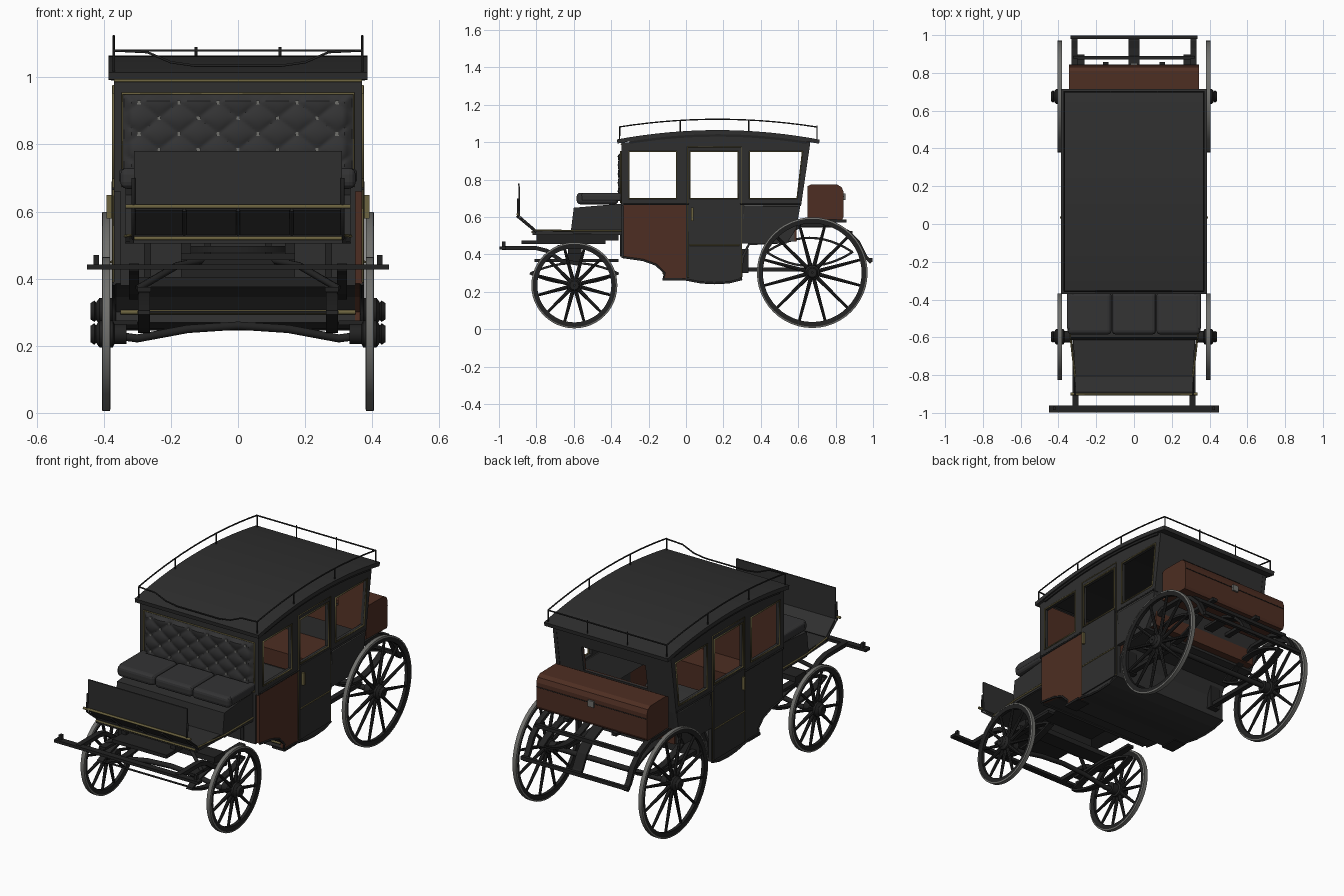
import bpy, bmesh, math
from mathutils import Vector, Matrix

if "Cube" in bpy.data.objects:
    bpy.data.objects.remove(bpy.data.objects["Cube"])

def material(name, c):
    m = bpy.data.materials.new(name)
    m.diffuse_color = (*c, 1)
    m.use_nodes = True
    m.node_tree.nodes["Principled BSDF"].inputs["Base Color"].default_value = m.diffuse_color
    return m

BLACK = material("black paint", (.028, .028, .028))
IRON = material("dark iron", (.016, .016, .016))
LEATHER = material("black leather", (.033, .033, .034))
WOOD = material("brown wood", (.075, .027, .016))
GOLD = material("dull brass", (.15, .125, .05))
STEEL = material("grey steel", (.16, .16, .15))
LINING = material("grey lining", (.06, .06, .058))

def finish(bm, name, mat, smooth=False):
    bmesh.ops.recalc_face_normals(bm, faces=bm.faces)
    me = bpy.data.meshes.new(name)
    bm.to_mesh(me); bm.free()
    me.materials.append(mat)
    for p in me.polygons:
        p.use_smooth = smooth
    ob = bpy.data.objects.new(name, me)
    bpy.context.collection.objects.link(ob)
    if smooth:
        bpy.ops.object.select_all(action='DESELECT')
        bpy.context.view_layer.objects.active = ob
        ob.select_set(True)
        bpy.ops.object.shade_smooth_by_angle(angle=math.radians(35))
    return ob

def prism(name, pts, x0, x1, mat):
    """(y, z) outline extruded from x0 to x1"""
    bm = bmesh.new()
    a = [bm.verts.new((x0, *p)) for p in pts]
    b = [bm.verts.new((x1, *p)) for p in pts]
    bm.faces.new(a); bm.faces.new(b[::-1])
    for i in range(len(pts)):
        j = (i + 1) % len(pts)
        bm.faces.new((a[i], b[i], b[j], a[j]))
    return finish(bm, name, mat)

def box(name, x0, x1, y0, y1, z0, z1, mat, bevel=0):
    ob = prism(name, [(y0, z0), (y1, z0), (y1, z1), (y0, z1)], x0, x1, mat)
    if bevel:
        m = ob.modifiers.new("round", 'BEVEL'); m.width = bevel; m.segments = 3
    return ob

def ribbon(name, pts, t, x0, x1, mat):
    """strip of thickness t below a (y, z) path, between x0 and x1"""
    P = [Vector(p) for p in pts]
    low = []
    for i, p in enumerate(P):
        d = (P[min(i + 1, len(P) - 1)] - P[max(i - 1, 0)]).normalized()
        low.append(p + Vector((d.y, -d.x)) * t)
    bm = bmesh.new()
    rows = [[bm.verts.new((x, *q)) for q in (u, l) for x in (x0, x1)] for u, l in zip(P, low)]
    for a, b in zip(rows, rows[1:]):
        for i, j in ((0, 1), (1, 3), (3, 2), (2, 0)):
            bm.faces.new((a[i], a[j], b[j], b[i]))
    for r in (rows[0], rows[-1]):
        bm.faces.new((r[0], r[1], r[3], r[2]))
    return finish(bm, name, mat)

def tube(name, pts, r, mat, closed=False):
    cu = bpy.data.curves.new(name, 'CURVE')
    cu.dimensions = '3D'; cu.bevel_depth = r; cu.bevel_resolution = 1; cu.use_fill_caps = True
    s = cu.splines.new('POLY'); s.points.add(len(pts) - 1); s.use_cyclic_u = closed
    for q, p in zip(s.points, pts):
        q.co = (*p, 1)
    cu.materials.append(mat)
    ob = bpy.data.objects.new(name, cu)
    bpy.context.collection.objects.link(ob)
    return ob

def lathe(name, prof, c, mat, n=48):
    """closed (radius, x) profile turned round an x axis through c"""
    bm = bmesh.new()
    rings = [[bm.verts.new((c[0] + x, c[1] + r * math.cos(2 * math.pi * k / n), c[2] + r * math.sin(2 * math.pi * k / n)))
              for r, x in prof] for k in range(n)]
    for k in range(n):
        a, b = rings[k], rings[(k + 1) % n]
        for i in range(len(prof)):
            j = (i + 1) % len(prof)
            bm.faces.new((a[i], a[j], b[j], b[i]))
    return finish(bm, name, mat, True)

def wheel(name, s, y, z, R):
    c = (s * .393, y, z)
    lathe(name + "_tyre", [(R, -.011), (R, .011), (R - .008, .013), (R - .008, -.013)], c, STEEL)
    lathe(name + "_rim", [(R - .007, -.012), (R - .007, .012), (R - .032, .009), (R - .032, -.009)], c, IRON)
    lathe(name + "_hub", [(.004, s * -.06), (.03, s * -.06), (.03, s * -.025), (.04, s * -.02), (.04, s * .02),
                          (.026, s * .03), (.032, s * .035), (.024, s * .047), (.004, s * .047)], c, IRON, 20)
    bm = bmesh.new()
    for k in range(12):
        L = R - .05
        m = (Matrix.Translation(c) @ Matrix.Rotation(2 * math.pi * (k + .5) / 12, 4, 'X')
             @ Matrix.Translation((0, 0, .025 + L / 2)))
        bmesh.ops.create_cone(bm, cap_ends=True, segments=8, radius1=.011, radius2=.007, depth=L, matrix=m)
    finish(bm, name + "_spokes", IRON, True)

def arch(y, z0, h):
    return z0 + h * (1 - ((y - .17) / .54) ** 2)
ys = [-.37 + 1.085 * i / 16 for i in range(17)]

# roof, ceiling edge and luggage rail
ribbon("roof", [(y, arch(y, 1.015, .05)) for y in ys], .022, -.386, .386, BLACK)
ribbon("roof_moulding", [(y, arch(y, .995, .05)) for y in ys[1:-1]], .015, -.378, .378, IRON)
rail = lambda y: arch(y, 1.08, .043)
for s in (1, -1):
    tube("side_rail", [(s * .37, y, rail(y)) for y in [-.355 + 1.055 * i / 14 for i in range(15)]], .004, IRON)
    for y in (-.355, -.03, .335, .7):
        tube("rail_post", [(s * .37, y, arch(y, 1.0, .05)), (s * .37, y, rail(y))], .004, IRON)
    tube("rear_rail_post", [(s * .125, .7, 1.0), (s * .125, .7, 1.09)], .004, IRON)
tube("rear_rail", [(-.37, .7, 1.08), (.37, .7, 1.08)], .004, IRON)
tube("front_rail", [(x, -.355, z) for x, z in ((-.37, 1.08), (-.27, 1.075), (-.2, 1.045), (-.13, 1.035),
     (.13, 1.035), (.2, 1.045), (.27, 1.075), (.37, 1.08))], .004, IRON)

# cabin sides: lower panels, window pillars, header, trim
front_low = [(-.335, .665), (-.335, .385), (-.23, .37), (-.16, .345), (-.115, .3), (-.12, .27), (0, .265), (0, .665)]
belly = [(0, .265), (.08, .25), (.15, .246), (.23, .25), (.3, .268)]
rear_low = [(.3, .665), (.3, .46), (.54, .46), (.59, .54), (.612, .665)]
for s in (1, -1):
    a, b = s * .348, s * .37
    prism("front_lower_panel", front_low, a, b, WOOD if s > 0 else BLACK)
    prism("door_lower_panel", belly + [(.3, .665), (0, .665)], a, b, BLACK)
    prism("rear_lower_panel", rear_low, a, b, BLACK)
    box("sill", a, b, -.335, .615, .66, .7, BLACK)
    box("front_pillar", a, b, -.345, -.305, .66, 1.0, BLACK)
    box("door_front_pillar", a, b, -.05, .018, .66, 1.0, BLACK)
    box("door_rear_pillar", a, b, .28, .34, .66, 1.0, BLACK)
    prism("rear_pillar", [(.59, .66), (.615, .66), (.665, 1.0), (.63, 1.0)], a, b, BLACK)
    prism("window_header", [(-.345, .95), (.655, .95), (.66, .99)] + [(y, arch(y, .99, .05)) for y in ys[-2:0:-1]], a, b, BLACK)
    box("door", s * .369, s * .377, .015, .288, .275, .69, BLACK)
    for n, q in (("front", [(-.305, .7), (-.05, .7), (-.05, .95), (-.305, .95)]),
                 ("door", [(.022, .7), (.278, .7), (.278, .95), (.022, .95)]),
                 ("rear", [(.34, .7), (.594, .7), (.622, .95), (.34, .95)])):
        tube(n + "_window_trim", [(s * .371, *p) for p in q], .005, GOLD, True)
    tube("door_outline", [(s * .372, y, z) for y, z in ((.008, .28), (.295, .28), (.295, .975), (.008, .975))], .003, GOLD, True)
    tube("belt_line", [(s * .371, -.335, .668), (s * .371, .61, .668)], .005, IRON)
    tube("door_moulding", [(s * .377, .018, .45), (s * .377, .285, .45)], .004, GOLD)
    tube("rear_panel_trim", [(s * .371, .31, .59), (s * .371, .31, .66), (s * .371, .6, .66)], .003, STEEL)
    tube("panel_edge", [(s * .37, *p) for p in front_low[1:7] + belly], .006, IRON)
    box("door_handle", s * .376, s * .392, .028, .04, .58, .65, GOLD)
    box("door_step", s * .3, s * .378, -.125, -.02, .262, .275, IRON)

# cabin ends, floor and lining
box("front_wall", -.35, .35, -.345, -.325, .38, 1.0, BLACK)
box("front_lining", -.347, .347, -.325, -.318, .4, .99, WOOD)
ribbon("floor", front_low[1:7] + belly, -.015, -.35, .35, BLACK)
ribbon("rear_underside", [(.3, .268), (.308, .38), (.34, .45), (.54, .46), (.585, .53), (.612, .665)], -.015, -.35, .35, BLACK)
def back_wall(name, x0, x1, z0, z1, mat, off, t):
    yy = lambda z: .612 + (z - .665) * .155 + off
    prism(name, [(yy(z0), z0), (yy(z0) + t, z0), (yy(z1) + t, z1), (yy(z1), z1)], x0, x1, mat)
for n, m, o, t in (("back_wall", BLACK, -.015, .015), ("back_lining", WOOD, -.023, .008)):
    back_wall(n + "_lower", -.35, .35, .66, .76, m, o, t)
    back_wall(n + "_upper", -.35, .35, .9, 1.005, m, o, t)
    back_wall(n + "_left", -.35, -.2, .76, .9, m, o, t)
    back_wall(n + "_right", .2, .35, .76, .9, m, o, t)
for s in (1, -1):
    box("side_lining", s * .342, s * .348, -.31, .58, .47, .69, LINING)
box("rear_bench", -.34, .34, .33, .59, .47, .56, WOOD)
box("front_bench", -.34, .34, -.318, -.14, .4, .54, WOOD)
tube("front_belt_trim", [(-.37, -.346, .99), (.37, -.346, .99)], .004, GOLD)
tube("front_sill_trim", [(-.35, -.12, .3), (.35, -.12, .3)], .007, GOLD)
for x in (-.27, -.09, .09, .27):
    box("front_wall_rib", x - .01, x + .01, -.352, -.343, .39, .51, IRON)

# tufted backrest with buttons
bm = bmesh.new()
NX, NZ = 90, 40
grid = []
for j in range(NZ + 1):
    row = []
    for i in range(NX + 1):
        x, z = -.34 + .68 * i / NX, .68 + .27 * j / NZ
        u, v = x / .118 + .5, (z - .925) / .094
        f = abs(math.sin(math.pi * (u + v)) * math.sin(math.pi * (u - v))) ** .5
        edge = min(1, min(i, NX - i, j, NZ - j) / 3)
        row.append(bm.verts.new((x, -.345 - edge * (.008 + .012 * f), z)))
    grid.append(row)
for j in range(NZ):
    for i in range(NX):
        bm.faces.new((grid[j][i], grid[j][i + 1], grid[j + 1][i + 1], grid[j + 1][i]))
finish(bm, "tufted_backrest", LEATHER, True)
bm = bmesh.new()
for r in range(5):
    for k in range(-3, 3):
        x = .118 * k + (.059 if r % 2 == 0 else .118)
        if abs(x) < .33:
            bmesh.ops.create_cube(bm, size=.011, matrix=Matrix.Translation((x, -.354, .925 - .047 * r)))
finish(bm, "backrest_buttons", STEEL)
tube("backrest_trim", [(x, -.348, z) for x, z in ((-.345, .675), (.345, .675), (.345, .952), (-.345, .952))], .004, GOLD, True)

# driver's seat, footboard and dashboard
prism("seat_box", [(-.615, .53), (-.6, .65), (-.34, .672), (-.34, .51), (-.6, .51)], -.335, .335, BLACK)
for x in (-.235, 0, .235):
    box("seat_cushion", x - .116, x + .116, -.585, -.362, .668, .73, LEATHER, .02)
for s in (1, -1):
    box("seat_arm", s * .315, s * .355, -.56, -.345, .685, .728, LEATHER, .012)
    tube("footboard_trim", [(s * .336, -.34, .527), (s * .336, -.6, .527), (s * .312, -.81, .53)], .005, GOLD)
    tube("dash_stay", [(s * .312, -.8, .52), (s * .312, -.9, .6), (s * .312, -.897, .7)], .006, IRON)
fb = box("footboard", -.335, .335, -.82, -.34, .505, .53, BLACK)
for v in fb.data.vertices:
    if v.co.y < -.7:
        v.co.x *= .93
ribbon("dashboard", [(-.81, .53), (-.895, .605), (-.897, .78)], .008, -.31, .31, BLACK)
tube("dash_trim", [(-.335, -.9, .615), (.335, -.9, .615)], .007, GOLD)
tube("footboard_front_trim", [(-.31, -.822, .52), (.31, -.822, .52)], .006, GOLD)
for x in (-.16, 0, .16):
    tube("dash_bracket", [(x, -.79, .51), (x, -.905, .605)], .006, IRON)

# luggage trunk
prism("trunk", [(.65, .59), (.835, .585), (.842, .6), (.842, .735), (.832, .76), (.81, .773), (.67, .775), (.65, .765)], -.345, .345, WOOD)
tube("trunk_lid_seam", [(-.345, .843, .71), (.345, .843, .71)], .002, IRON)
box("trunk_latch", -.018, .018, .84, .852, .69, .725, STEEL)
for x in (-.15, .15):
    box("trunk_bracket", x - .015, x + .015, .6, .858, .57, .588, IRON)

# wheels, axles and springs
for s in (1, -1):
    wheel("front_wheel", s, -.597, .235, .23)
    wheel("rear_wheel", s, .675, .303, .296)
    for n, y, z, L, h in (("front_spring", -.597, .305, .235, .055), ("rear_spring", .66, .42, .23, .075)):
        x = s * .28
        for d in (1, -1):
            ribbon(n, [(y + L * t / 6, z + d * h * (1 - (t / 6) ** 2)) for t in range(-6, 7)], .012, x - .018, x + .018, IRON)
    box("spring_bar", s * .26, s * .3, -.81, -.36, .36, .375, IRON)
    ribbon("shaft_arm", [(-.985, .445), (-.8, .445), (-.74, .43), (-.66, .375), (-.56, .36)], .022, s * .295, s * .325, IRON)
    ribbon("rear_arm", [(.5, .5), (.62, .57), (.78, .57), (.87, .53), (.93, .47), (.97, .39), (.998, .365)], .02, s * .3, s * .33, IRON)
    tube("fork_brace", [(s * .3, -.75, .37), (s * .18, -.68, .44), (s * .08, -.6, .46)], .011, IRON)
    ribbon("perch", [(.3, .33), (.68, .33)], .022, s * .27, s * .3, IRON)
    box("perch_block", s * .26, s * .32, .3, .335, .3, .43, IRON)
    box("bar_peg", s * .415, s * .43, -.985, -.965, .43, .47, IRON)
tube("front_axle", [(x, -.597, z) for x, z in ((-.4, .235), (-.3, .222), (-.15, .25), (0, .26), (.15, .25), (.3, .222), (.4, .235))], .014, IRON)
tube("rear_axle", [(-.4, .675, .303), (.4, .675, .303)], .015, IRON)
tube("front_tie_rod", [(-.3, -.82, .3), (.3, -.82, .3)], .005, IRON)
ribbon("rear_centre_arm", [(.62, .56), (.78, .56), (.87, .52), (.93, .46), (.97, .385), (.995, .365)], .015, -.03, .03, IRON)
box("rear_crossbar", -.335, .335, .98, .998, .36, .38, IRON)
box("rear_upper_crossbar", -.32, .32, .87, .89, .505, .525, IRON)

# splinter bar and turntable
box("splinter_bar", -.45, .45, -.998, -.962, .427, .443, IRON)
box("turntable_beam", -.17, .17, -.88, -.43, .455, .475, IRON)
box("bolster", -.3, .3, -.64, -.55, .375, .405, IRON)
box("bolster_post", -.17, .17, -.63, -.56, .4, .46, IRON)
tt = lathe("turntable_ring", [(.17, -.01), (.17, .01), (.13, .01), (.13, -.01)], (0, 0, 0), IRON, 32)
tt.rotation_euler = (0, math.pi / 2, 0)
tt.location = (0, -.597, .488)
for s in (1, -1):
    box("footboard_bearer", s * .14, s * .17, -.8, -.36, .475, .506, IRON)
